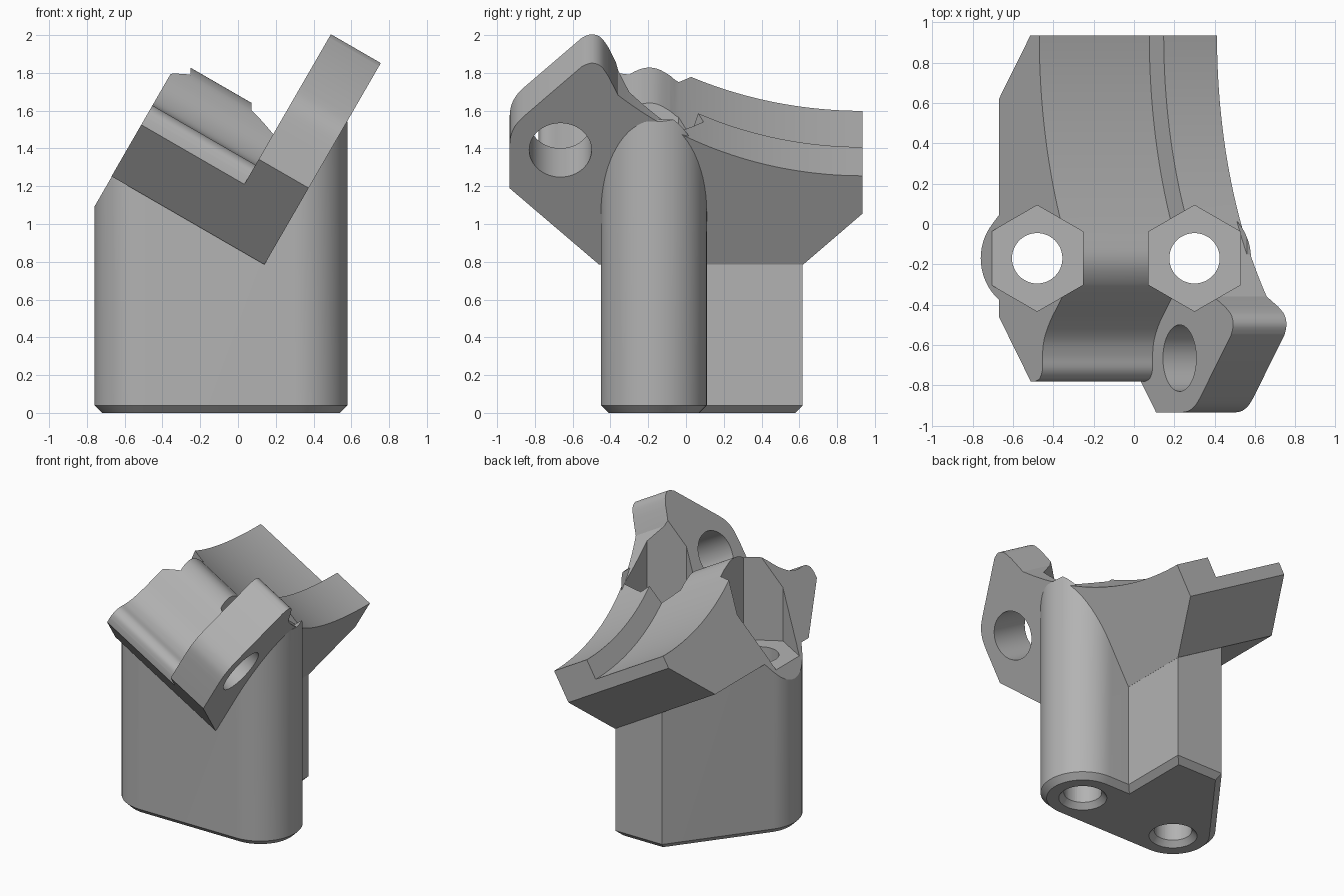
import bpy, bmesh
from math import sin, cos, sqrt, radians, pi
from mathutils import Vector

if "Cube" in bpy.data.objects:
    bpy.data.objects.remove(bpy.data.objects["Cube"], do_unlink=True)

grey = bpy.data.materials.new("plain grey")
grey.use_nodes = True
grey.diffuse_color = (0.45, 0.45, 0.45, 1)
grey.node_tree.nodes["Principled BSDF"].inputs["Base Color"].default_value = (0.45, 0.45, 0.45, 1)

# The clamp is tilted 30 degrees: u runs across it, v is its own up
U = Vector((cos(pi / 6), 0, -0.5))
V = Vector((0.5, 0, cos(pi / 6)))
CORNER = Vector((0.14, 0, 0.785))
WIDTH, EAR = 0.935, 0.305


def tilted(u, y, v):
    return CORNER + U * u + V * v + Vector((0, y, 0))


def loft(name, rings):
    """Closed solid through matching rings of points."""
    bm = bmesh.new()
    loops = [[bm.verts.new(p) for p in ring] for ring in rings]
    n = len(loops[0])
    for a, b in zip(loops, loops[1:]):
        for i in range(n):
            bm.faces.new((a[i], a[(i + 1) % n], b[(i + 1) % n], b[i]))
    bm.faces.new(loops[0])
    bm.faces.new(loops[-1])
    bmesh.ops.recalc_face_normals(bm, faces=bm.faces)
    mesh = bpy.data.meshes.new(name)
    bm.to_mesh(mesh)
    bm.free()
    mesh.materials.append(grey)
    ob = bpy.data.objects.new(name, mesh)
    bpy.context.collection.objects.link(ob)
    return ob


def across(name, profile, u0, u1):
    """Extrude a (y, v) profile along u."""
    return loft(name, [[tilted(u, y, v) for y, v in profile] for u in (u0, u1)])


def arc(cx, cy, r, a0, a1, n):
    return [(cx + r * cos(radians(a0 + (a1 - a0) * i / n)),
             cy + r * sin(radians(a0 + (a1 - a0) * i / n))) for i in range(n + 1)]


def ring(cx, cy, r, n, z):
    return [Vector((x, y, z)) for x, y in arc(cx, cy, r, 90, 450, n)[:-1]]


def saddle(radius, y_end, n=32):
    """Hollow that receives the tube, from the back end forwards."""
    ys = [0.935 + (y_end - 0.935) * i / n for i in range(n + 1)]
    return [(y, 2.489 - sqrt(radius ** 2 - (y - 0.935) ** 2)) for y in ys]


def rounded(points, steps=10):
    """Smooth curve through the given points."""
    out = []
    for i in range(len(points) - 1):
        p = [Vector(points[min(max(i + k, 0), len(points) - 1)]) for k in (-1, 0, 1, 2)]
        for s in range(steps):
            t = s / steps
            q = 0.5 * (2 * p[1] + (p[2] - p[0]) * t
                       + (2 * p[0] - 5 * p[1] + 4 * p[2] - p[3]) * t ** 2
                       + (3 * p[1] - p[0] - 3 * p[2] + p[3]) * t ** 3)
            out.append(tuple(q))
    return out + [tuple(points[-1])]


# Saddle body with a wavy front lip
base = [(0.62, 0), (0.935, 0.312)]
wave = rounded([(-0.08, 0.668), (-0.15, 0.701), (-0.22, 0.705), (-0.3, 0.675),
                (-0.38, 0.61), (-0.48, 0.51), (-0.57, 0.45), (-0.65, 0.432),
                (-0.72, 0.432), (-0.765, 0.405), (-0.78, 0.36)], 5)
body = across("saddle_body", base + saddle(2.089, -0.06) + wave
              + [(-0.78, 0.315), (-0.46, 0)], -WIDTH, -EAR)

# Side ear with rounded corners
crown = rounded([(-0.41, 1.15), (-0.45, 1.212), (-0.5, 1.232), (-0.55, 1.212)], 4)
nose = rounded([(-0.86, 0.905), (-0.9, 0.855), (-0.927, 0.79), (-0.935, 0.71)], 4)
ear = across("side_ear", base + saddle(1.946, -0.36) + crown + nose
             + [(-0.935, 0.468), (-0.46, 0)], -EAR, 0)


# Column with a chamfered foot
def footprint(z, d=0):
    r = 0.28 - d
    pts = arc(0.3, -0.17, r, -90, 90, 32)
    pts += [(0.138 - d, 0.11 - d), (0.138 - d, 0.618 - d), (-0.24 + d / 2, 0.618 - d)]
    pts += arc(-0.48, -0.17, r, 143, 270, 24)
    return [Vector((x, y, z)) for x, y in pts]


column = loft("column", [footprint(0, 0.04), footprint(0.04), footprint(2.5)])


def cut(parts, cutter):
    """Subtract the cutter from each part, then discard it."""
    cutter.hide_render = True
    for ob in parts:
        mod = ob.modifiers.new("cut", 'BOOLEAN')
        mod.operation, mod.solver, mod.object = 'DIFFERENCE', 'EXACT', cutter
        bpy.context.view_layer.update()
        graph = bpy.context.evaluated_depsgraph_get()
        mesh = bpy.data.meshes.new_from_object(ob.evaluated_get(graph))
        ob.modifiers.clear()
        ob.data = mesh
    bpy.data.objects.remove(cutter, do_unlink=True)


# Trim the column where it runs into the clamp
trim = [(-4, -4), (-0.933, -4), (-0.933, 0.3), (-0.02, 0.3),
        (-0.02, 0.875), (4, 0.875), (4, 5), (-4, 5)]
cut([column], loft("trim_cutter", [[tilted(u, y, v) for u, v in trim] for y in (-2, 2)]))

# Ear hole
hole = arc(-0.665, 0.7, 0.165, 0, 360, 48)[:-1]
cut([ear], across("ear_hole_cutter", hole, -0.5, 0.2))

# Bolt holes with countersinks below and hexagonal pockets above
parts = [body, ear, column]
for x in (-0.48, 0.3):
    cut(parts, loft("pocket_cutter", [ring(x, -0.17, 0.263, 6, z) for z in (1.19, 3)]))
    cut(parts, loft("bolt_cutter", [ring(x, -0.17, 0.125, 48, z) for z in (-0.2, 2.9)]))
    cut([column], loft("countersink_cutter", [ring(x, -0.17, 0.168, 48, -0.01),
                                              ring(x, -0.17, 0.12, 48, 0.045)]))

# Smooth curved walls, sharp edges
for ob in parts:
    bpy.ops.object.select_all(action='DESELECT')
    ob.select_set(True)
    bpy.context.view_layer.objects.active = ob
    bpy.ops.object.shade_smooth_by_angle(angle=radians(25))
